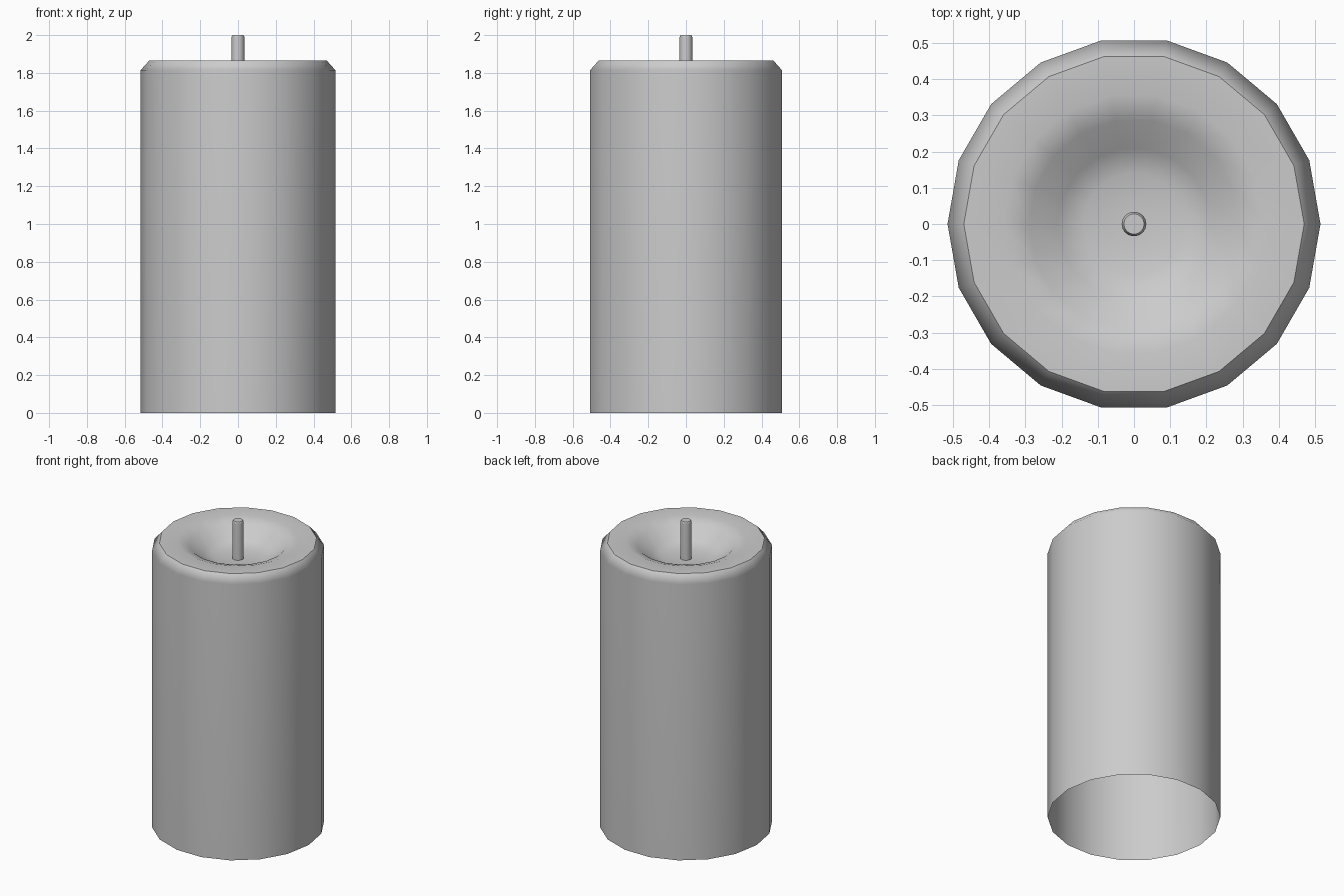
import bpy
import bmesh
import math

cube = bpy.data.objects.get("Cube")
if cube:
    bpy.data.objects.remove(cube)

# One plain grey for everything
grey = bpy.data.materials.new("plain_grey")
grey.use_nodes = True
colour = (0.6, 0.6, 0.6, 1)
grey.diffuse_color = colour
grey.node_tree.nodes["Principled BSDF"].inputs["Base Color"].default_value = colour


def lathe(name, profile, sides):
    """Turn a (radius, height) profile about z, from the foot up; close it at the last ring."""
    bm = bmesh.new()
    rings = []
    for r, z in profile:
        angles = [2 * math.pi * i / sides for i in range(sides)]
        rings.append([bm.verts.new((r * math.cos(a), r * math.sin(a), z)) for a in angles])
    for low, high in zip(rings, rings[1:]):
        for i in range(sides):
            j = (i + 1) % sides
            bm.faces.new((low[i], low[j], high[j], high[i]))
    bm.faces.new(rings[-1])
    mesh = bpy.data.meshes.new(name)
    bm.to_mesh(mesh)
    bm.free()
    mesh.materials.append(grey)
    obj = bpy.data.objects.new(name, mesh)
    bpy.context.collection.objects.link(obj)

    # Smooth sides with a crisp top rim
    bpy.ops.object.select_all(action="DESELECT")
    obj.select_set(True)
    bpy.context.view_layer.objects.active = obj
    bpy.ops.object.shade_smooth_by_angle(angle=math.radians(45))
    weighted = obj.modifiers.new("weighted_normals", "WEIGHTED_NORMAL")
    weighted.keep_sharp = True
    return obj


# Wax body: open foot, straight wall, chamfered rim, melted hollow
lathe("wax_body", [
    (0.515, 0), (0.515, 1.815), (0.47, 1.865),
    (0.36, 1.865), (0.29, 1.84), (0.21, 1.775), (0.14, 1.752), (0.03, 1.75),
], 18)

# Wick: thin rod with a slightly bevelled tip
lathe("wick", [(0.034, 1.745), (0.034, 1.99), (0.028, 2.0)], 18)
